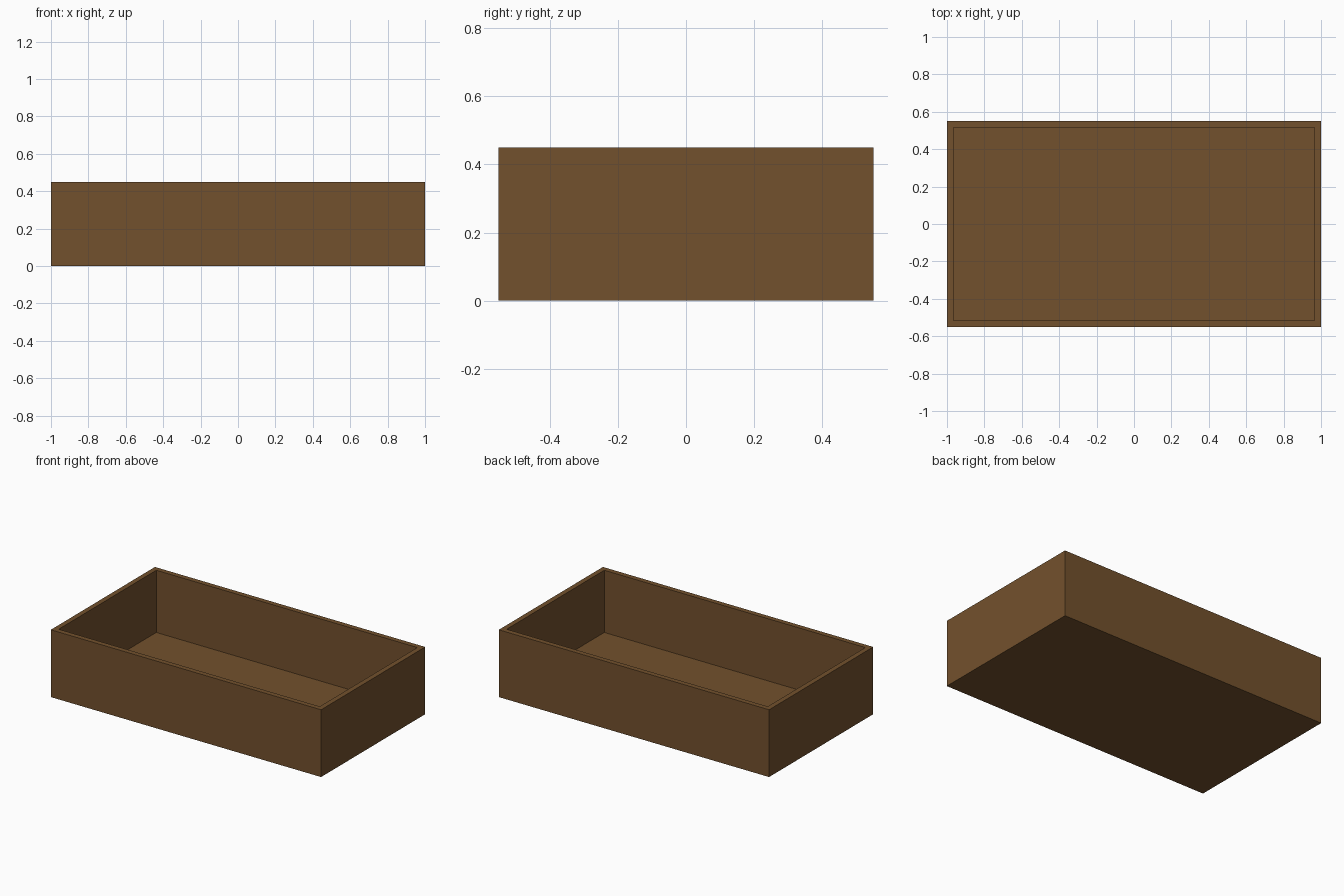
import bpy, bmesh
from mathutils import Matrix

if "Cube" in bpy.data.objects:
    bpy.data.objects.remove(bpy.data.objects["Cube"])

L, W, H = 2.0, 1.1, 0.45   # outer size
T, FLOOR = 0.034, 0.034    # wall and floor thickness

wood = bpy.data.materials.new("brown wood")
wood.diffuse_color = (0.171, 0.082, 0.026, 1)
wood.use_nodes = True
wood.node_tree.nodes["Principled BSDF"].inputs["Base Color"].default_value = wood.diffuse_color

# Open tray: a box whose top is inset to form the rim, then pushed down to the floor
bm = bmesh.new()
bmesh.ops.create_cube(bm, size=1, matrix=Matrix.Translation((0, 0, H / 2)) @ Matrix.Diagonal((L, W, H, 1)))
top = max(bm.faces, key=lambda f: f.calc_center_median().z)
bmesh.ops.inset_region(bm, faces=[top], thickness=T, use_even_offset=True)
well = bmesh.ops.extrude_discrete_faces(bm, faces=[top])["faces"][0]
bmesh.ops.translate(bm, verts=well.verts, vec=(0, 0, FLOOR - H))
bmesh.ops.recalc_face_normals(bm, faces=bm.faces)

mesh = bpy.data.meshes.new("open_tray")
bm.to_mesh(mesh)
bm.free()
mesh.materials.append(wood)
bpy.context.collection.objects.link(bpy.data.objects.new("open_tray", mesh))
